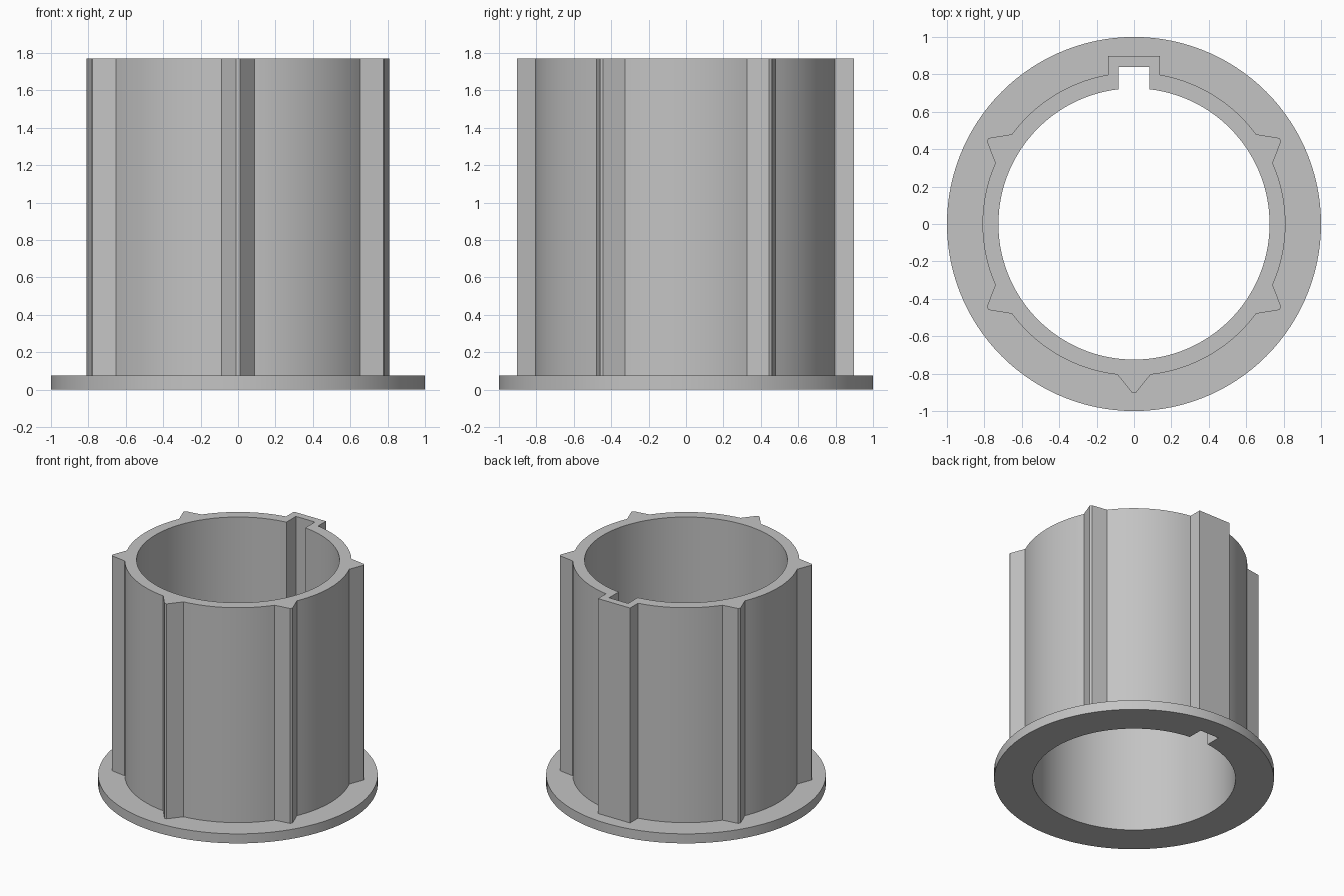
import bpy, bmesh
from math import radians, degrees, sin, cos, asin, sqrt, ceil

cube = bpy.data.objects.get("Cube")
if cube:
    bpy.data.objects.remove(cube, do_unlink=True)

FLANGE_R, SLEEVE_R, BORE_R = 1.0, 0.81, 0.725
FLANGE_TOP, HEIGHT = 0.075, 1.77
RIB_R, RIB_BASE, RIB_TIP = 0.903, 6.3, 0.6   # rib radius, half angles in degrees
RIB_ANGLES = (150, 210, 270, 330, 390)


def polar(radius, angle):
    return (radius * cos(radians(angle)), radius * sin(radians(angle)))


def arc(radius, start, end, step=3):
    count = max(1, ceil((end - start) / step))
    return [polar(radius, start + (end - start) * i / count) for i in range(count + 1)]


def keyed_outline(radius, half_width, depth, ribs=()):
    """Circle with a square key at the back and optional pointed ribs."""
    half = degrees(asin(half_width / radius))
    points = [(half_width, depth), (-half_width, depth)]
    start = 90 + half
    for angle in ribs:
        points += arc(radius, start, angle - RIB_BASE)
        points += [polar(RIB_R, angle - RIB_TIP), polar(RIB_R, angle + RIB_TIP)]
        start = angle + RIB_BASE
    return points + arc(radius, start, 450 - half)


bm = bmesh.new()


def ring(points, z):
    return [bm.verts.new((x, y, z)) for x, y in points]


def walls(lower, upper):
    for i in range(len(lower)):
        bm.faces.new((lower[i - 1], lower[i], upper[i], upper[i - 1]))


def cap(outer, inner, normal):
    edges = [bm.edges.get((loop[i - 1], loop[i])) for loop in (outer, inner)
             for i in range(len(loop))]
    bmesh.ops.triangle_fill(bm, use_beauty=True, edges=edges, normal=normal)


# Outlines of the flange, ribbed sleeve and keyed bore
flange = arc(FLANGE_R, 0, 360)[:-1]
sleeve = keyed_outline(SLEEVE_R, 0.14, 0.897, RIB_ANGLES)
bore = keyed_outline(BORE_R, 0.083, 0.84)

flange_low, flange_high = ring(flange, 0), ring(flange, FLANGE_TOP)
sleeve_low, sleeve_high = ring(sleeve, FLANGE_TOP), ring(sleeve, HEIGHT)
bore_low, bore_high = ring(bore, 0), ring(bore, HEIGHT)

# Upright walls
walls(flange_low, flange_high)
walls(sleeve_low, sleeve_high)
walls(bore_low, bore_high)

# Underside, flange top and sleeve rim
cap(flange_low, bore_low, (0, 0, -1))
cap(flange_high, sleeve_low, (0, 0, 1))
cap(sleeve_high, bore_high, (0, 0, 1))
bmesh.ops.recalc_face_normals(bm, faces=bm.faces[:])

mesh = bpy.data.meshes.new("flanged_sleeve")
bm.to_mesh(mesh)
bm.free()

# Plain grey material
grey = bpy.data.materials.new("plain_grey")
grey.use_nodes = True
colour = (0.55, 0.55, 0.55, 1)
grey.diffuse_color = colour
grey.node_tree.nodes["Principled BSDF"].inputs["Base Color"].default_value = colour
mesh.materials.append(grey)

body = bpy.data.objects.new("flanged_sleeve", mesh)
bpy.context.collection.objects.link(body)
bpy.ops.object.select_all(action='DESELECT')
body.select_set(True)
bpy.context.view_layer.objects.active = body
bpy.ops.object.shade_smooth_by_angle(angle=radians(25))
